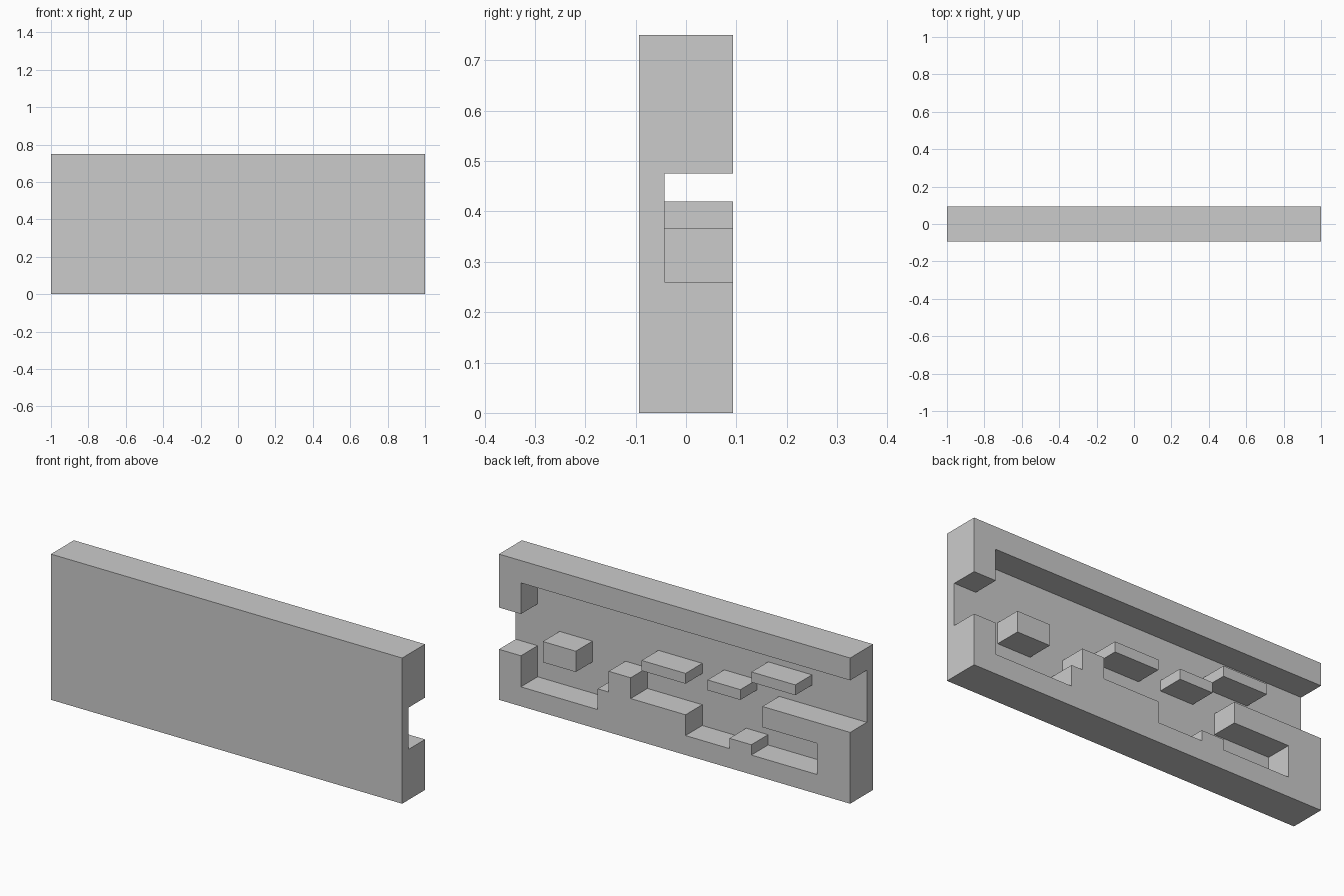
import bpy, bmesh

if "Cube" in bpy.data.objects:
    bpy.data.objects.remove(bpy.data.objects["Cube"])

BACK, FLOOR = 0.093, -0.043


def prism(name, outline, y0, y1):
    """Extrude an (x, z) outline along y."""
    bm = bmesh.new()
    face = bm.faces.new([bm.verts.new((x, y0, z)) for x, z in outline])
    new = bmesh.ops.extrude_face_region(bm, geom=[face])["geom"]
    verts = [g for g in new if isinstance(g, bmesh.types.BMVert)]
    bmesh.ops.translate(bm, verts=verts, vec=(0, y1 - y0, 0))
    bmesh.ops.recalc_face_normals(bm, faces=bm.faces)
    mesh = bpy.data.meshes.new(name)
    bm.to_mesh(mesh)
    bm.free()
    obj = bpy.data.objects.new(name, mesh)
    bpy.context.collection.objects.link(obj)
    return obj


def rect(x0, x1, z0, z1):
    return [(x0, z0), (x1, z0), (x1, z1), (x0, z1)]


def subtract(target, cutter):
    """Cut, apply and discard the cutter."""
    cutter.hide_render = True
    mod = target.modifiers.new("cut", "BOOLEAN")
    mod.operation, mod.solver, mod.object = "DIFFERENCE", "EXACT", cutter
    bpy.context.view_layer.objects.active = target
    bpy.ops.object.modifier_apply(modifier=mod.name)
    bpy.data.objects.remove(cutter)


# Wall slab
slab = prism("wall_slab", rect(-1, 1, 0, 0.75), -BACK, BACK)

# Winding channel in the back, open at both ends
channel = prism("channel_cutter", [
    (1.1, .475), (.875, .475), (.875, .635), (-1.1, .635), (-1.1, .367),
    (-.5, .367), (-.5, .26), (-.8125, .26), (-.8125, .1), (-.4375, .1),
    (-.4375, .153), (-.3125, .153), (-.3125, .1), (-.0625, .1),
    (-.0625, .207), (.25, .207), (.25, .314), (.375, .314), (.375, .207),
    (.4375, .207), (.4375, .1), (.875, .1), (.875, .26), (1.1, .26),
], FLOOR, 0.2)

# Raised blocks left standing inside the channel
for block in [(.5625, .75, .26, .367), (-.0625, .1875, .367, .42),
              (-.375, -.1875, .367, .42), (-.6875, -.4375, .475, .528)]:
    subtract(channel, prism("block_cutter", rect(*block), -0.15, 0.3))

subtract(slab, channel)
